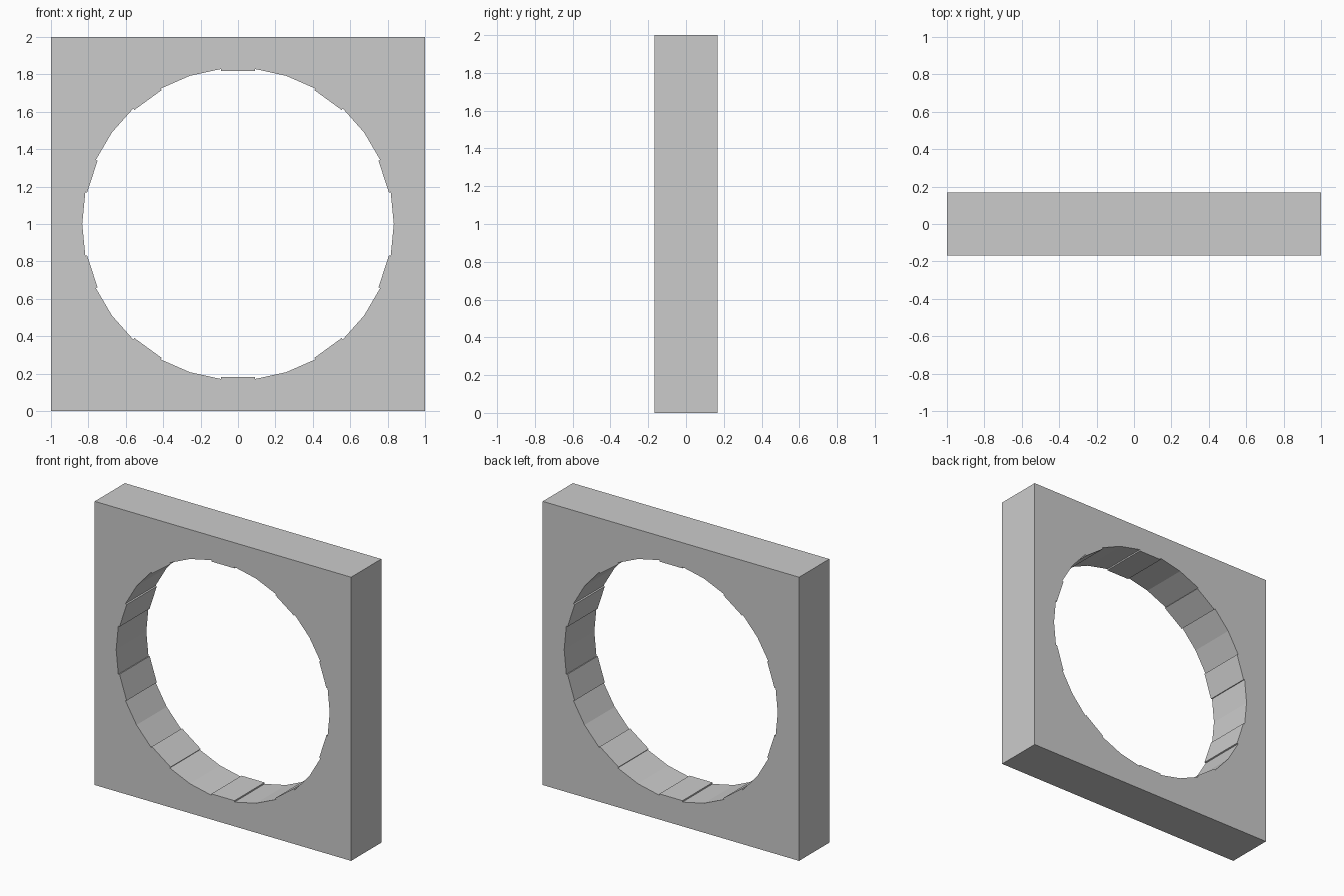
import bpy
from math import sin, cos, radians, pi

if "Cube" in bpy.data.objects:
    bpy.data.objects.remove(bpy.data.objects["Cube"])

HALF_DEPTH = 0.168
R = 0.833           # radius at the middle of each groove
PADS = 10           # flat pads around the opening


def add_loop(curve, pts):
    s = curve.splines.new('POLY')
    s.points.add(len(pts) - 1)
    for p, (x, y) in zip(s.points, pts):
        p.co = (x, y, 0, 1)
    s.use_cyclic_u = True


# one repeat of the opening: raised flat pad, then a two-facet groove
g = radians(18)
unit = [(0.829, -0.09), (0.819, -0.09), (0.819, 0.09), (0.829, 0.09),
        (R * cos(g), R * sin(g))]
opening = []
for i in range(PADS):
    a = pi / 2 + i * 2 * pi / PADS
    for r, t in unit:
        opening.append((r * cos(a) - t * sin(a), r * sin(a) + t * cos(a)))

# square block with the opening cut through as an inner profile
curve = bpy.data.curves.new("square_frame", 'CURVE')
curve.dimensions = '2D'
curve.fill_mode = 'BOTH'
curve.extrude = HALF_DEPTH
add_loop(curve, [(-1, -1), (1, -1), (1, 1), (-1, 1)])
add_loop(curve, opening)
frame = bpy.data.objects.new("square_frame", curve)
bpy.context.collection.objects.link(frame)
frame.rotation_euler = (pi / 2, 0, 0)
frame.location = (0, 0, 1)

# turn into a flat-shaded mesh
bpy.context.view_layer.objects.active = frame
frame.select_set(True)
bpy.ops.object.convert(target='MESH')
bpy.ops.object.mode_set(mode='EDIT')
bpy.ops.mesh.select_all(action='SELECT')
bpy.ops.mesh.remove_doubles(threshold=0.0005)
bpy.ops.mesh.normals_make_consistent(inside=False)
bpy.ops.object.mode_set(mode='OBJECT')
bpy.ops.object.shade_flat()
